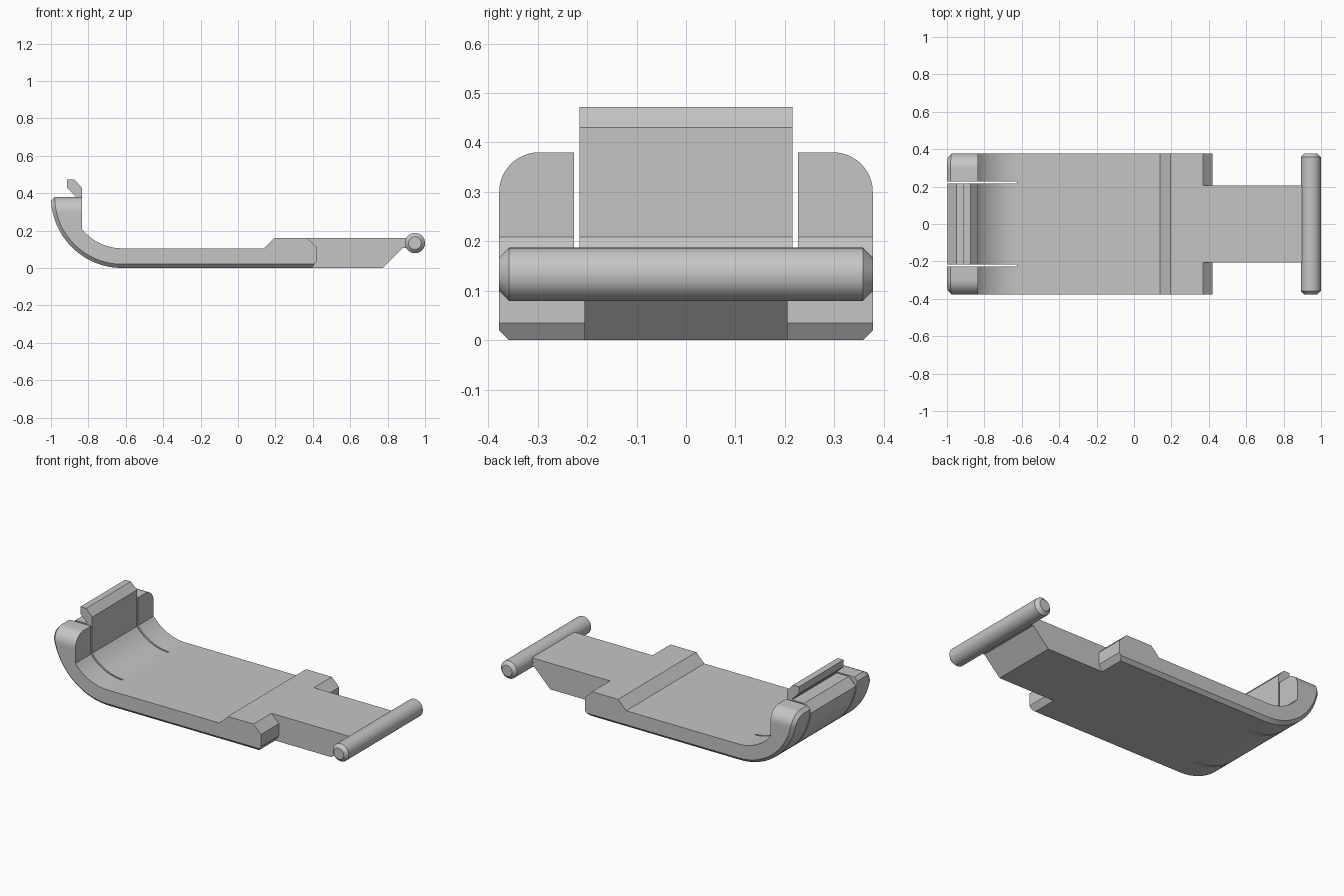
import bpy
import bmesh
from math import sin, cos, asin, sqrt, pi, radians

if "Cube" in bpy.data.objects:
    bpy.data.objects.remove(bpy.data.objects["Cube"])

grey = bpy.data.materials.new("plain grey")
grey.use_nodes = True
COLOUR = (0.56, 0.56, 0.56, 1)
grey.diffuse_color = COLOUR
grey.node_tree.nodes["Principled BSDF"].inputs["Base Color"].default_value = COLOUR


def make_object(name, bm):
    bmesh.ops.recalc_face_normals(bm, faces=bm.faces)
    mesh = bpy.data.meshes.new(name)
    bm.to_mesh(mesh)
    bm.free()
    mesh.materials.append(grey)
    obj = bpy.data.objects.new(name, mesh)
    bpy.context.collection.objects.link(obj)
    return obj


def prism(name, profile, y0, y1):
    """Extrude an (x, z) profile from y0 to y1."""
    bm = bmesh.new()
    face = bm.faces.new([bm.verts.new((x, y0, z)) for x, z in profile])
    grown = bmesh.ops.extrude_face_region(bm, geom=[face])["geom"]
    moved = [v for v in grown if isinstance(v, bmesh.types.BMVert)]
    bmesh.ops.translate(bm, verts=moved, vec=(0, y1 - y0, 0))
    return make_object(name, bm)


def smooth(obj):
    bpy.ops.object.select_all(action="DESELECT")
    obj.select_set(True)
    bpy.context.view_layer.objects.active = obj
    bpy.ops.object.shade_smooth_by_angle(angle=radians(30))


# Main dimensions
HALF, BEVEL, CORNER = 0.378, 0.02, 0.08
CX, CZ = -0.62, 0.38
R_OUT, R_IN, WALL_X = 0.38, 0.275, -0.835
R_MID = R_OUT - BEVEL


def polar(r, a):
    return CX - r * sin(a), CZ - r * cos(a)


def on_arc(r, z):
    return CX - sqrt(r * r - (CZ - z) ** 2), z


# Body stations: inner, rim and outer points, then rim and outer half widths
stations = []
for x, z in ((0.5, 0.16), (0.195, 0.16), (0.14, 0.105)):
    stations.append(((x, z), (x, BEVEL), (x, 0), HALF, HALF - BEVEL))
bend = asin((CX - WALL_X) / R_IN)
for i in range(15):
    a = bend * i / 14
    stations.append((polar(R_IN, a), polar(R_MID, a), polar(R_OUT, a), HALF, HALF - BEVEL))
starts = [p[1] for p in stations[-1][:3]]
base_z = CZ - CORNER
for i in range(1, 9):
    zi, zm, zo = [s + (base_z - s) * i / 8 for s in starts]
    stations.append(((WALL_X, zi), on_arc(R_MID, zm), on_arc(R_OUT, zo), HALF, HALF - BEVEL))
for i in range(1, 13):
    t = pi / 2 * i / 12
    small = CORNER - BEVEL
    z, zo = base_z + CORNER * sin(t), base_z + small * sin(t)
    mid_y = HALF - CORNER
    stations.append(((WALL_X, z), on_arc(R_MID, z), on_arc(R_OUT, zo),
                     mid_y + CORNER * cos(t), mid_y + small * cos(t)))

# Loft the curved plate with its bevelled outer rim
bm = bmesh.new()
rings = []
for inner, rim, outer, w, wo in stations:
    ring = [(inner, -w), (inner, w), (rim, w), (outer, wo), (outer, -wo), (rim, -w)]
    rings.append([bm.verts.new((p[0], y, p[1])) for p, y in ring])
for a, b in zip(rings, rings[1:]):
    for k in range(6):
        j = (k + 1) % 6
        bm.faces.new((a[k], a[j], b[j], b[k]))
bm.faces.new(rings[0])
end = rings[-1]
bm.faces.new((end[0], end[1], end[2], end[5]))
bm.faces.new(end[2:6])
bmesh.ops.recalc_face_normals(bm, faces=bm.faces)

# Trim the straight end: flat face, upper chamfer, lower chamfer
for point, normal in (((0.42, 0, 0), (1, 0, 0)),
                      ((0.42, 0, 0.11), (1, 0, 1)),
                      ((0.42, 0, 0.035), (0.035, 0, -0.025))):
    bmesh.ops.bisect_plane(bm, geom=bm.verts[:] + bm.edges[:] + bm.faces[:],
                           plane_co=point, plane_no=normal, clear_outer=True)
    bmesh.ops.holes_fill(bm, edges=[e for e in bm.edges if e.is_boundary])
body = make_object("curved_plate", bm)

# Two slits separate the middle tab, whose outer top edge is chamfered
cutters = []
for side in (-1, 1):
    cutters.append(prism("slit_cutter", [(-1.1, -0.1), (-0.625, -0.1), (-0.625, 0.6), (-1.1, 0.6)],
                         side * 0.2215 - 0.0055, side * 0.2215 + 0.0055))
cutters.append(prism("chamfer_cutter", [(-1.1, 0.23), (-0.9, 0.43), (-1.1, 0.43)], -0.2215, 0.2215))
bpy.context.view_layer.objects.active = body
for cutter in cutters:
    cutter.hide_render = True
    mod = body.modifiers.new("cut", "BOOLEAN")
    mod.operation = "DIFFERENCE"
    mod.solver = "EXACT"
    mod.object = cutter
    bpy.ops.object.modifier_apply(modifier=mod.name)
for cutter in cutters:
    bpy.data.objects.remove(cutter)
smooth(body)

# Hooked lip on the middle tab
prism("latch_hook", [(-0.835, 0.38), (-0.835, 0.43), (-0.875, 0.472), (-0.915, 0.472),
                     (-0.915, 0.43), (-0.87, 0.385), (-0.87, 0.38)], -0.216, 0.216)

# Tongue leading to the hinge pin
prism("tongue", [(0.37, 0), (0.775, 0), (0.882, 0.107), (0.945, 0.107), (0.945, 0.16), (0.37, 0.16)],
      -0.205, 0.205)

# Hinge pin with chamfered ends
bm = bmesh.new()
rings = []
PIN_R = 0.054
for y, r in ((-HALF, PIN_R - BEVEL), (BEVEL - HALF, PIN_R), (HALF - BEVEL, PIN_R), (HALF, PIN_R - BEVEL)):
    rings.append([bm.verts.new((0.946 + r * cos(2 * pi * k / 48), y, 0.133 + r * sin(2 * pi * k / 48)))
                  for k in range(48)])
for a, b in zip(rings, rings[1:]):
    for k in range(48):
        j = (k + 1) % 48
        bm.faces.new((a[k], a[j], b[j], b[k]))
bm.faces.new(rings[0])
bm.faces.new(rings[-1])
smooth(make_object("hinge_pin", bm))
